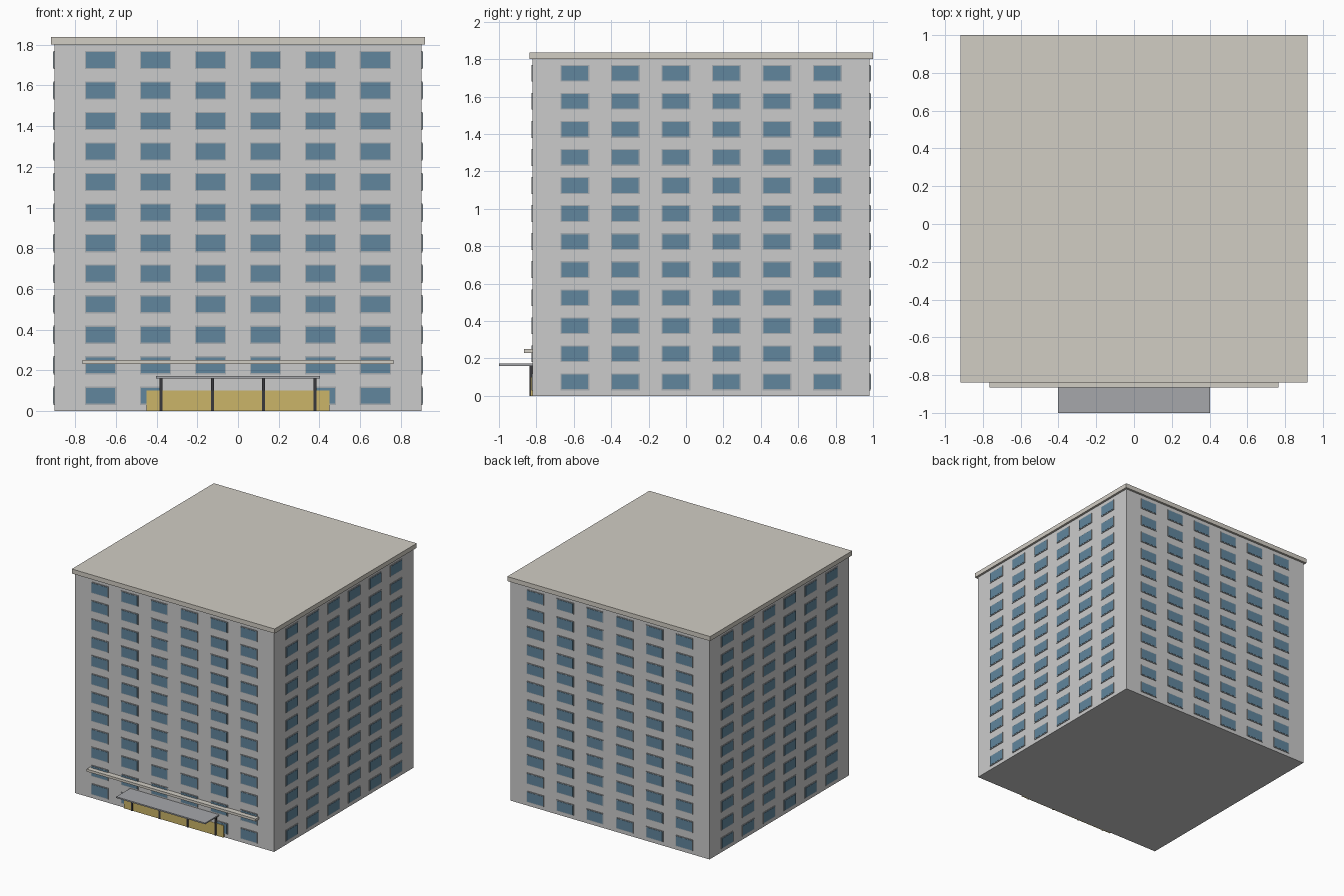
import bpy, bmesh
from math import pi
from mathutils import Matrix, Vector

if "Cube" in bpy.data.objects:
    bpy.data.objects.remove(bpy.data.objects["Cube"])

HALF, CY, H = 0.901, 0.081, 1.80   # half width, centre in y, wall height
FRONT = CY - HALF                  # y of the front wall
OVER = 0.018                       # roof overhang


def material(name, r, g, b):
    m = bpy.data.materials.new(name)
    m.diffuse_color = (r, g, b, 1)
    m.use_nodes = True
    m.node_tree.nodes["Principled BSDF"].inputs["Base Color"].default_value = m.diffuse_color
    return m


WALL = material("wall_grey", 0.60, 0.62, 0.62)
STONE = material("warm_stone", 0.64, 0.61, 0.55)
FRAME = material("frame_grey", 0.38, 0.41, 0.43)
GLASS = material("window_blue", 0.12, 0.24, 0.34)
YELLOW = material("entrance_yellow", 0.60, 0.46, 0.14)
DARK = material("column_dark", 0.04, 0.04, 0.045)
CANOPY = material("canopy_grey", 0.38, 0.39, 0.41)


def add_box(bm, lo, hi, xf=Matrix()):
    lo, hi = Vector(lo), Vector(hi)
    m = Matrix.Translation((lo + hi) / 2) @ Matrix.Diagonal((*(hi - lo), 1))
    bmesh.ops.create_cube(bm, size=1, matrix=xf @ m)


def finish(name, bm, mat):
    me = bpy.data.meshes.new(name)
    bm.to_mesh(me)
    bm.free()
    me.materials.append(mat)
    ob = bpy.data.objects.new(name, me)
    bpy.context.collection.objects.link(ob)
    return ob


def box(name, lo, hi, mat):
    bm = bmesh.new()
    add_box(bm, lo, hi)
    return finish(name, bm, mat)


# Main block and roof slab
box("building_body", (-HALF, FRONT, 0), (HALF, CY + HALF, H), WALL)
r = HALF + OVER
box("roof_slab", (-r, CY - r, H), (r, CY + r, H + 0.037), STONE)


# Windows: six columns by twelve floors on each of the four walls
def windows(name, w, h, depth, mat):
    for side, turn in (("front", 0), ("right", 1), ("back", 2), ("left", 3)):
        xf = Matrix.Translation((0, CY, 0)) @ Matrix.Rotation(turn * pi / 2, 4, 'Z')
        bm = bmesh.new()
        for floor in range(12):
            z = 0.075 + 0.15 * floor
            for col in range(6):
                if side == "front" and floor == 0 and col in (2, 3):
                    continue          # the entrance takes this place
                x = (col - 2.5) * 0.27
                add_box(bm, (x - w / 2, -HALF - depth, z - h / 2),
                        (x + w / 2, -HALF + 0.004, z + h / 2), xf)
        finish(f"{side}_{name}", bm, mat)


windows("window_frames", 0.154, 0.09, 0.005, FRAME)
windows("window_panes", 0.142, 0.078, 0.007, GLASS)

# Entrance: wall panel, yellow base, ledge and canopy
box("entrance_panel", (-0.38, FRONT - 0.008, 0), (0.38, FRONT + 0.005, 0.163), WALL)
box("entrance_base", (-0.45, FRONT - 0.011, 0), (0.45, FRONT + 0.005, 0.10), YELLOW)
box("front_ledge", (-0.765, FRONT - 0.045, 0.23), (0.765, FRONT + 0.005, 0.25), STONE)
box("entrance_canopy", (-0.403, -1.0, 0.161), (0.403, FRONT + 0.005, 0.172), CANOPY)

# Entrance columns
for i, x in enumerate((-0.378, -0.126, 0.126, 0.378)):
    box(f"entrance_column_{i + 1}", (x - 0.007, FRONT - 0.016, 0),
        (x + 0.007, FRONT, 0.163), DARK)
